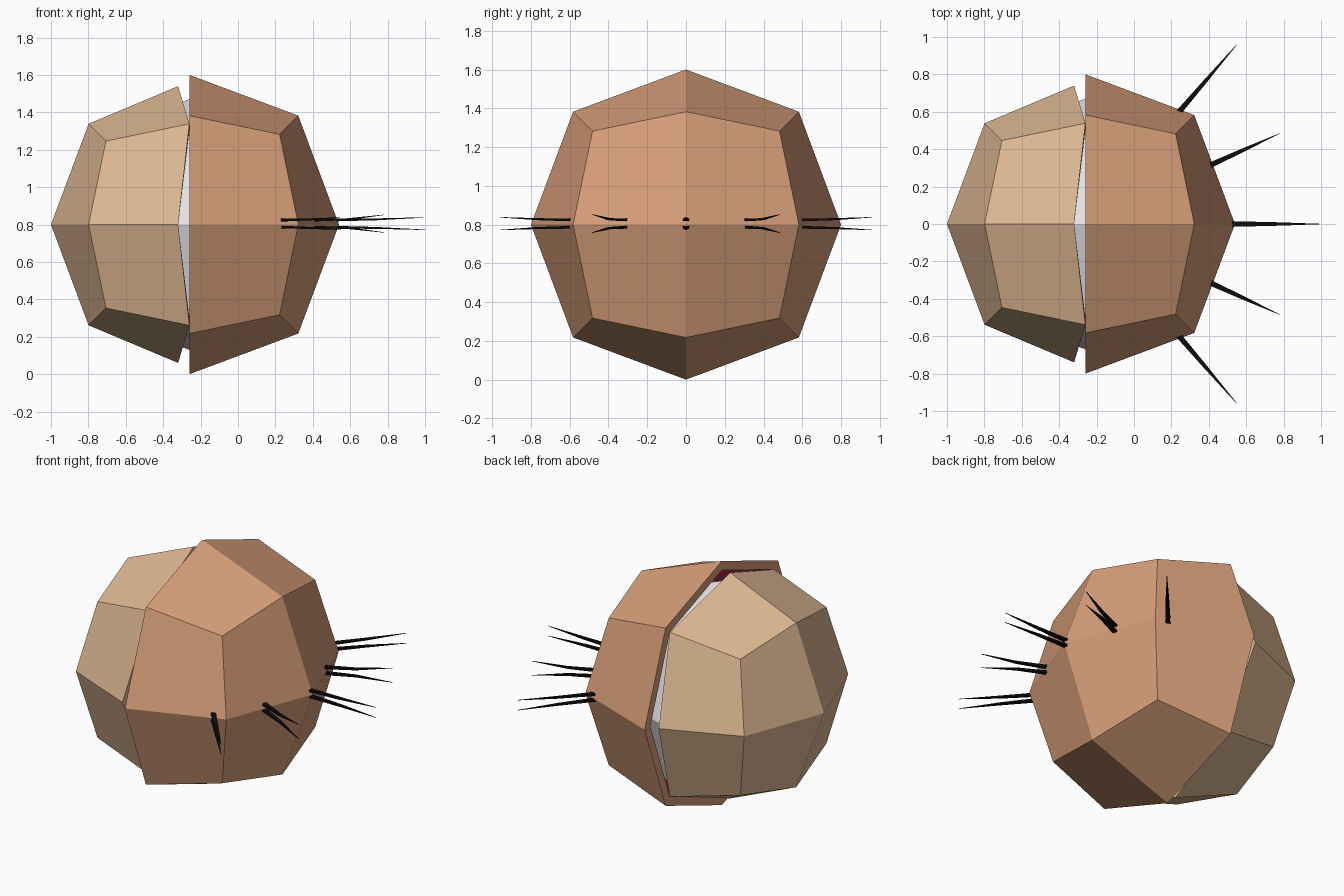
import bpy, bmesh
from mathutils import Vector

if "Cube" in bpy.data.objects:
    bpy.data.objects.remove(bpy.data.objects["Cube"])

CENTRE = Vector((-0.26, 0, 0.8))


def material(name, rgb):
    m = bpy.data.materials.new(name)
    m.diffuse_color = (*rgb, 1)
    m.use_nodes = True
    m.node_tree.nodes["Principled BSDF"].inputs["Base Color"].default_value = m.diffuse_color
    return m


LID = material("warm skin", (0.67, 0.34, 0.19))
BACK = material("pale skin", (0.73, 0.48, 0.29))
INNER = material("dark red lining", (0.27, 0.022, 0.04))
WHITE = material("eye white", (0.80, 0.77, 0.80))
LASH = material("lash black", (0.004, 0.004, 0.004))


def finish(bm, name, mats):
    bmesh.ops.recalc_face_normals(bm, faces=bm.faces[:])
    mesh = bpy.data.meshes.new(name)
    bm.to_mesh(mesh)
    bm.free()
    for m in mats:
        mesh.materials.append(m)
    ob = bpy.data.objects.new(name, mesh)
    bpy.context.collection.objects.link(ob)
    return ob


def ball(radius):
    """Cube cut once per side and rounded to a 24-face ball."""
    bm = bmesh.new()
    bmesh.ops.create_cube(bm, size=2)
    bmesh.ops.subdivide_edges(bm, edges=bm.edges[:], cuts=1, use_grid_fill=True)
    for v in bm.verts:
        n = sum(abs(c) > 0.5 for c in v.co)
        v.co *= {1: 1.0, 2: 0.728, 3: 0.603}[n] * radius
    return bm


def shell(name, radius, inner, keep, mats, dent=0.0):
    """Part of the ball, thickened inward; the lining uses the second colour."""
    bm = ball(radius)
    bmesh.ops.delete(bm, geom=[f for f in bm.faces if not keep(f.calc_center_median())],
                     context='FACES')
    outer = bm.faces[:]
    border = [e for e in bm.edges if e.is_boundary]
    copy = {v: bm.verts.new(v.co * inner / radius) for v in bm.verts[:]}
    for f in outer:
        bm.faces.new([copy[v] for v in reversed(f.verts)]).material_index = 1
    for e in border:
        a, b = e.verts
        bm.faces.new((a, b, copy[b], copy[a]))
    # pull the rim back at its four axis points
    for v in bm.verts:
        if abs(v.co.x) < 1e-4 and min(abs(v.co.y), abs(v.co.z)) < 1e-4:
            v.co.x -= dent
    bmesh.ops.translate(bm, verts=bm.verts[:], vec=CENTRE)
    return finish(bm, name, mats)


# Closed lids, back cover and eyeball
shell("upper_lid", 0.8, 0.74, lambda c: c.x > 0 and c.z > 0, (LID, INNER))
shell("lower_lid", 0.8, 0.74, lambda c: c.x > 0 and c.z < 0, (LID, INNER))
shell("back_cover", 0.74, 0.69, lambda c: c.x < 0, (BACK, BACK), 0.06)
bm = ball(0.67)
bmesh.ops.translate(bm, verts=bm.verts[:], vec=CENTRE)
finish(bm, "eyeball", (WHITE,))


def lash(bm, start, end, rise, side):
    """Four-sided tapering hair, bent outward at its middle."""
    a, b = Vector((*start, 0)), Vector((*end, 0))
    across = (b - a).normalized().cross(Vector((0, 0, 1)))
    rings = []
    for t, z, w, h in ((-0.05, 0.019, 0.015, 0.007), (0.45, 0.023, 0.010, 0.005),
                       (1.0, rise, 0.001, 0.001)):
        p = a.lerp(b, t) + Vector((0, 0, 0.805 + side * z))
        rings.append([bm.verts.new(p + across * (w * i) + Vector((0, 0, h * j)))
                      for i, j in ((-1, -1), (1, -1), (1, 1), (-1, 1))])
    for r, s in zip(rings, rings[1:]):
        for k in range(4):
            n = (k + 1) % 4
            bm.faces.new((r[k], r[n], s[n], s[k]))
    bm.faces.new(rings[0])
    bm.faces.new(rings[-1])


# Five lashes on each lid, mirrored front to back
for name, side in (("upper_lashes", 1), ("lower_lashes", -1)):
    bm = bmesh.new()
    lash(bm, (0.535, 0), (1.0, 0), 0.033, side)
    for m in (-1, 1):
        lash(bm, (0.42, 0.32 * m), (0.78, 0.485 * m), 0.047, side)
        lash(bm, (0.25, 0.61 * m), (0.55, 0.96 * m), 0.033, side)
    finish(bm, name, (LASH,))
